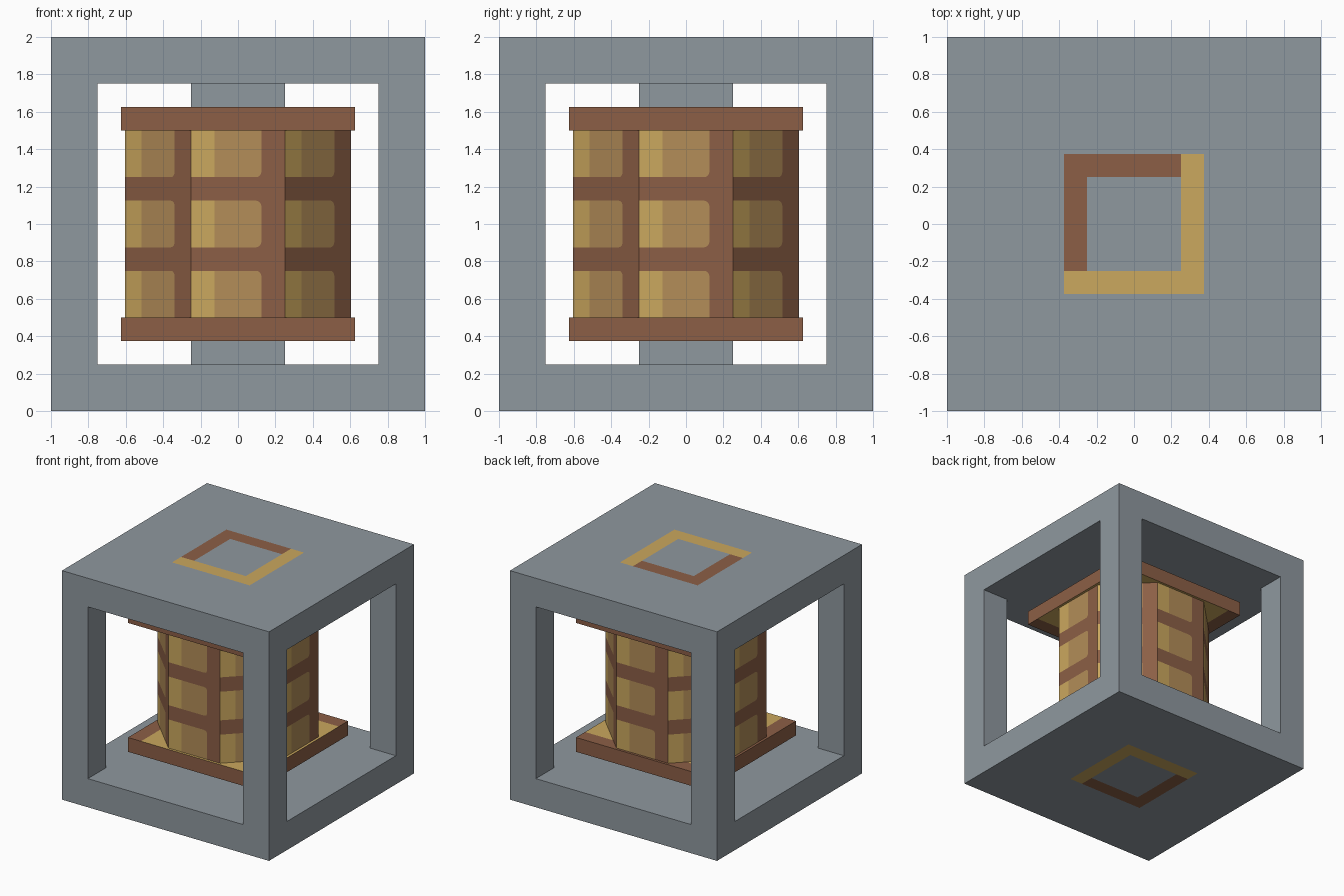
import bpy, bmesh
from math import sin, cos, pi
from mathutils import Matrix, Vector

cube = bpy.data.objects.get("Cube")
if cube:
    bpy.data.objects.remove(cube, do_unlink=True)


def material(name, rgb):
    lin = [((c / 255 + 0.055) / 1.055) ** 2.4 for c in rgb] + [1]
    m = bpy.data.materials.new(name)
    m.use_nodes = True
    m.diffuse_color = lin
    m.node_tree.nodes["Principled BSDF"].inputs["Base Color"].default_value = lin
    return m


MATS = [material("grey_stone", (143, 152, 159)), material("brown", (140, 95, 70)),
        material("tan", (179, 141, 88)), material("light_tan", (203, 168, 94))]
GREY, BROWN, TAN, LIGHT = range(4)


def finish(bm, name):
    bmesh.ops.remove_doubles(bm, verts=bm.verts, dist=1e-5)
    bmesh.ops.recalc_face_normals(bm, faces=bm.faces)
    mesh = bpy.data.meshes.new(name)
    bm.to_mesh(mesh)
    bm.free()
    for m in MATS:
        mesh.materials.append(m)
    obj = bpy.data.objects.new(name, mesh)
    bpy.context.collection.objects.link(obj)
    return obj


def block(name, xy, zs, colour, solid=lambda c: True):
    """Block cut on grid lines; cells where solid() is false stay empty."""
    bm = bmesh.new()
    axes = (xy, xy, zs)

    def filled(i):
        if any(not 0 <= i[a] < len(axes[a]) - 1 for a in range(3)):
            return False
        return solid(Vector([(axes[a][i[a]] + axes[a][i[a] + 1]) / 2 for a in range(3)]))

    cells = [(i, j, k) for i in range(len(xy) - 1) for j in range(len(xy) - 1)
             for k in range(len(zs) - 1)]
    for cell in filter(filled, cells):
        for a in range(3):
            for side in (0, 1):
                nxt = list(cell)
                nxt[a] += 2 * side - 1
                if filled(nxt):
                    continue
                b, c = (a + 1) % 3, (a + 2) % 3
                pts = []
                for db, dc in ((0, 0), (1, 0), (1, 1), (0, 1)):
                    p = [0, 0, 0]
                    for ax, d in ((a, side), (b, db), (c, dc)):
                        p[ax] = axes[ax][cell[ax] + d]
                    pts.append(Vector(p))
                up = 2 * side - 1 if a == 2 else 0
                face = bm.faces.new([bm.verts.new(p) for p in pts])
                face.material_index = colour(sum(pts, Vector()) / 4, up)
    return finish(bm, name)


# Open cube frame with a two-tone square ring on the top and underside
def frame_colour(c, up):
    on_outside = abs(c.z - 1) > 0.99
    reach = max(abs(c.x), abs(c.y))
    if not (up and on_outside and 0.25 < reach < 0.375):
        return GREY
    return LIGHT if c.x > 0.25 or c.y * up < -0.25 else BROWN


block("frame", [-1, -0.75, -0.375, -0.25, 0.25, 0.375, 0.75, 1], [0, 0.25, 1.75, 2],
      frame_colour,
      lambda c: abs(c.z - 1) > 0.75 or min(abs(c.x), abs(c.y)) > 0.75)


# Necks and end plates, below and above the drum
def plate_colour(c, up):
    if not up or c.x < -0.5 or c.y * up > 0.5:
        return BROWN
    return LIGHT


for word, neck_z, plate_z in (("lower", 0.25, 0.375), ("upper", 1.625, 1.5)):
    block(word + "_neck", [-0.25, 0.25], [neck_z, neck_z + 0.125], lambda c, up: GREY)
    block(word + "_plate", [-0.625, -0.5, 0.5, 0.625], [plate_z, plate_z + 0.125],
          plate_colour)

# Eight-sided drum: each side has three tiles with rounded inner corners
R = 0.03
APOTHEM = 0.25 / (2 ** 0.5 - 1)
TILES = [(0.5, 0.75), (0.875, 1.125), (1.25, 1.5)]
bm = bmesh.new()


def panel(turn, pts, mat):
    face = bm.faces.new([bm.verts.new(turn @ Vector((u, -APOTHEM, z))) for u, z in pts])
    face.material_index = mat


def rect(turn, u0, u1, z0, z1, mat):
    panel(turn, [(u0, z0), (u1, z0), (u1, z1), (u0, z1)], mat)


columns = [-0.25, -0.125, 0.125 - R, 0.125, 0.25]
for side in range(8):
    turn = Matrix.Rotation(side * pi / 4, 3, 'Z')
    for n, (low, high) in enumerate(TILES):
        rows = [low, low + R, high - R, high]
        for r in range(3):
            z0, z1 = rows[r], rows[r + 1]
            for c, mat in enumerate((LIGHT, TAN, TAN, BROWN)):
                rounded = c == 2 and ((r == 0 and n > 0) or (r == 2 and n < 2))
                if not rounded:
                    rect(turn, columns[c], columns[c + 1], z0, z1, mat)
                    continue
                sign = r - 1
                inner, outer = (z0, z1) if sign > 0 else (z1, z0)
                u = columns[2]
                arc = [(u + R * cos(t * pi / 8), inner + sign * R * sin(t * pi / 8))
                       for t in range(5)]
                panel(turn, [(u, inner)] + arc, TAN)
                for p, q in zip(arc, arc[1:]):
                    panel(turn, [(u + R, outer), q, p], BROWN)
        if n < 2:
            for u0, u1 in zip(columns, columns[1:]):
                rect(turn, u0, u1, high, TILES[n + 1][0], BROWN)
# Drum ends
for z in (0.5, 1.5):
    ring = [Matrix.Rotation(s * pi / 4, 3, 'Z') @ Vector((-0.25, -APOTHEM, z)) for s in range(8)]
    bm.faces.new([bm.verts.new(p) for p in ring]).material_index = BROWN
finish(bm, "drum")
